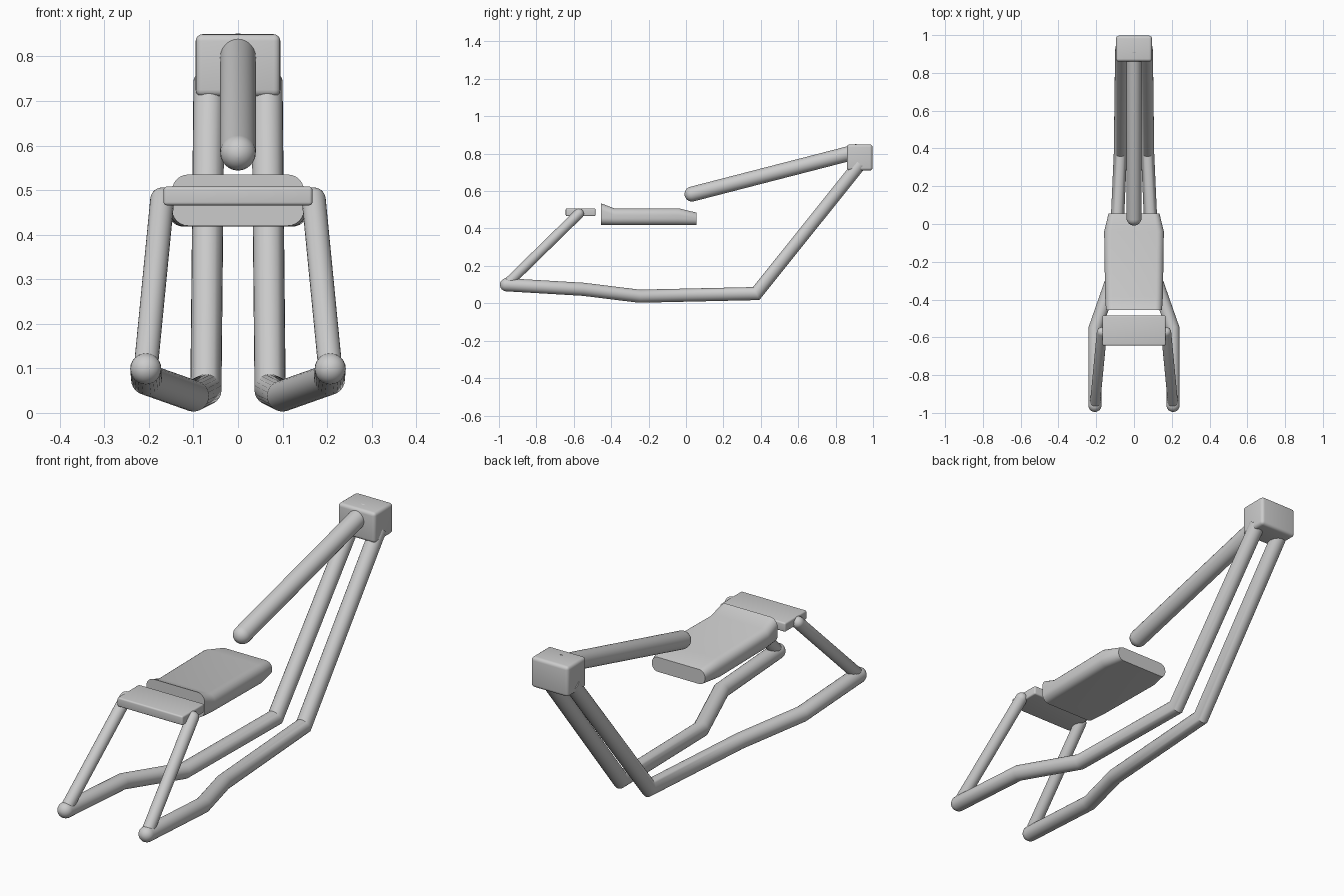
import bpy, bmesh, math
from mathutils import Vector

if "Cube" in bpy.data.objects:
    bpy.data.objects.remove(bpy.data.objects["Cube"])

SEG = 24


def finish(name, bm, mirror=False, angle=35):
    bmesh.ops.recalc_face_normals(bm, faces=bm.faces)
    me = bpy.data.meshes.new(name)
    bm.to_mesh(me)
    bm.free()
    ob = bpy.data.objects.new(name, me)
    bpy.context.collection.objects.link(ob)
    if mirror:
        m = ob.modifiers.new("Mirror", 'MIRROR')
        m.use_mirror_merge = False
    bpy.ops.object.select_all(action='DESELECT')
    ob.select_set(True)
    bpy.context.view_layer.objects.active = ob
    bpy.ops.object.shade_smooth_by_angle(angle=math.radians(angle))
    return ob


def loft(bm, rings):
    """Skin closed loops of points and cap both ends."""
    loops = [[bm.verts.new(p) for p in ring] for ring in rings]
    n = len(loops[0])
    for a, b in zip(loops, loops[1:]):
        for i in range(n):
            j = (i + 1) % n
            bm.faces.new((a[i], a[j], b[j], b[i]))
    bm.faces.new(loops[0])
    bm.faces.new(loops[-1])


def tube(name, pts, r, round_start=False, round_end=False, mirror=False):
    """Round bar with mitred bends and optional domed ends."""
    pts = [Vector(p) for p in pts]
    dirs = [(b - a).normalized() for a, b in zip(pts, pts[1:])]
    side = Vector((1, 0, 0))

    def ring(c, d, s):
        u = (side - d * side.dot(d)).normalized()
        v = d.cross(u)
        return [c + (u * math.cos(t) + v * math.sin(t)) * s
                for t in (2 * math.pi * i / SEG for i in range(SEG))]

    def dome(c, d, out):
        return [ring(c + d * out * r * math.sin(a), d, r * math.cos(a))
                for a in (math.radians(k) for k in (15, 30, 45, 60, 75, 87))]

    rings = [ring(pts[0], dirs[0], r)]
    if round_start:
        rings = dome(pts[0], dirs[0], -1)[::-1] + rings
    for p, d0, d1 in zip(pts[1:], dirs, dirs[1:]):
        n = (d0 + d1).normalized()
        rings.append([q - d0 * ((q - p).dot(n) / d0.dot(n)) for q in ring(p, d0, r)])
    rings.append(ring(pts[-1], dirs[-1], r))
    if round_end:
        rings += dome(pts[-1], dirs[-1], 1)
    bm = bmesh.new()
    loft(bm, rings)
    return finish(name, bm, mirror)


def box(name, lo, hi, bevel):
    bm = bmesh.new()
    bmesh.ops.create_cube(bm, size=1)
    for v in bm.verts:
        v.co = [lo[i] + (v.co[i] + 0.5) * (hi[i] - lo[i]) for i in range(3)]
    bmesh.ops.bevel(bm, geom=bm.edges[:], offset=bevel, segments=4,
                    profile=0.5, affect='EDGES')
    return finish(name, bm)


# side frames: rear block, down to the floor runner, forward to the front feet
tube("frame_rail", [(0.065, 0.93, 0.745), (0.072, 0.375, 0.052), (0.10, -0.25, 0.038),
                    (0.205, -0.55, 0.075), (0.207, -0.96, 0.099)],
     0.035, round_end=True, mirror=True)

# front struts up to the front plate
tube("front_strut", [(0.207, -0.96, 0.10), (0.17, -0.573, 0.479)],
     0.027, round_start=True, round_end=True, mirror=True)

# upper boom reaching forward from the block
tube("upper_boom", [(0, 0.032, 0.584), (0, 0.92, 0.813)], 0.04, round_start=True)

# rear block and front plate
box("rear_block", (-0.095, 0.86, 0.71), (0.095, 0.997, 0.85), 0.015)
box("front_plate", (-0.167, -0.643, 0.466), (0.167, -0.484, 0.508), 0.007)


# seat: rounded cross-sections lofted along y
def section(y, half, z0, z1, rad):
    out = []
    for cx, cz, start in ((1, 1, 0), (-1, 1, 90), (-1, -1, 180), (1, -1, 270)):
        for k in range(7):
            a = math.radians(start + k * 15)
            x = cx * (half - rad) + rad * math.cos(a)
            z = (z1 - rad if cz > 0 else z0 + rad) + rad * math.sin(a)
            out.append((x, y, z))
    return out


bm = bmesh.new()
loft(bm, [section(-0.455, 0.148, 0.420, 0.535, 0.036),
          section(-0.385, 0.153, 0.418, 0.508, 0.036),
          section(-0.04, 0.158, 0.418, 0.508, 0.036),
          section(0.055, 0.135, 0.418, 0.485, 0.03)])
finish("seat", bm)
